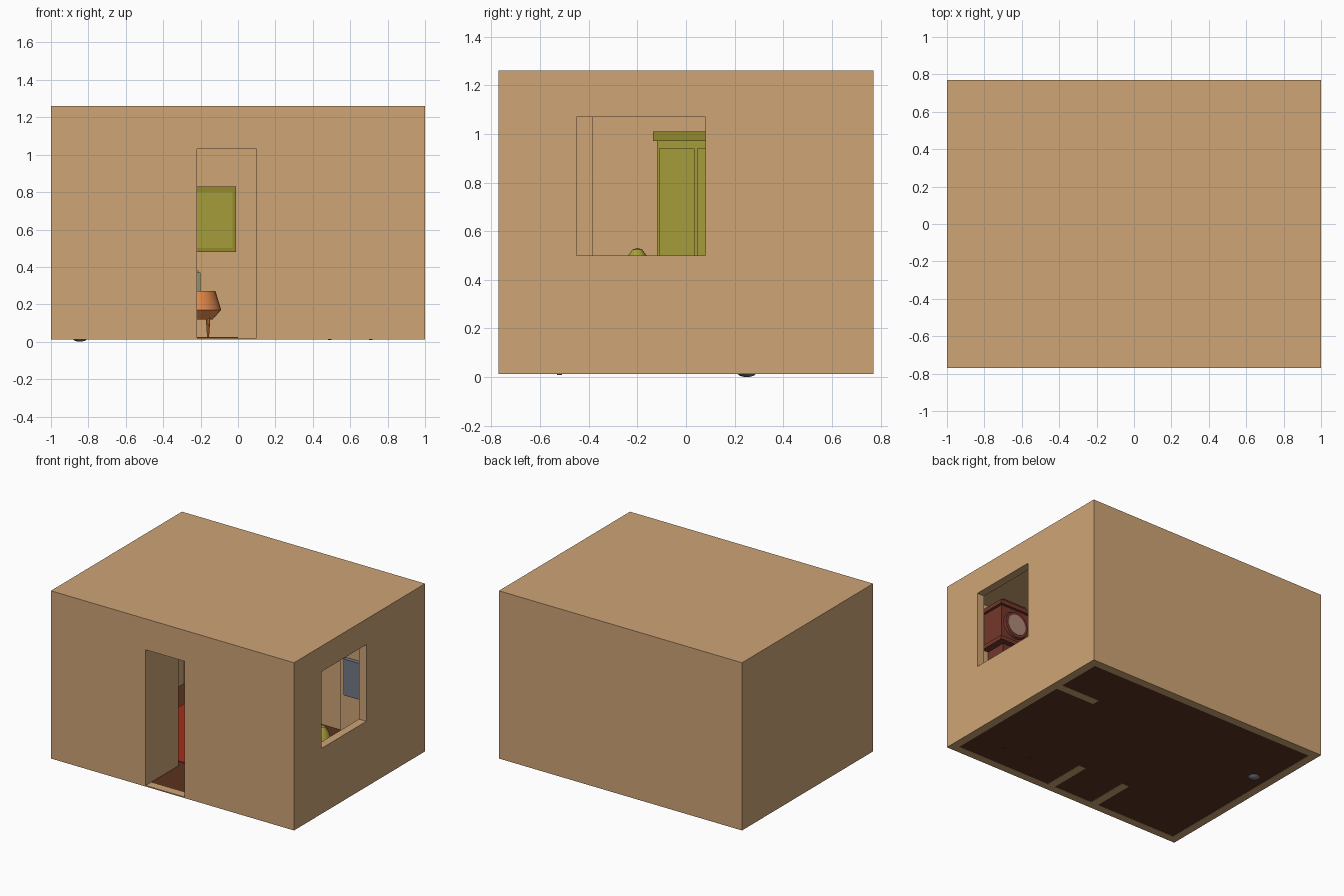
import bpy, math
from mathutils import Vector

if "Cube" in bpy.data.objects:
    bpy.data.objects.remove(bpy.data.objects["Cube"])


def mat(name, r, g, b):
    m = bpy.data.materials.new(name)
    lin = [(c / 255) ** 2.2 for c in (r, g, b)]
    m.diffuse_color = (*lin, 1)
    m.use_nodes = True
    m.node_tree.nodes["Principled BSDF"].inputs["Base Color"].default_value = m.diffuse_color
    return m


TAN = mat("tan_wall", 205, 163, 117)
FLOOR = mat("floor_brown", 92, 54, 36)
OLIVE = mat("olive", 163, 155, 60)
OLIVE_D = mat("olive_frame", 145, 137, 48)
ORANGE = mat("orange", 228, 135, 75)
GREEN = mat("grey_green", 130, 150, 115)
RED = mat("rug_red", 165, 50, 30)
WOOD = mat("clock_wood", 115, 58, 48)
DIAL = mat("dial", 175, 135, 120)
BLUE = mat("blue_grey", 115, 120, 132)


def finish(o, name, m):
    o.name = name
    if m:
        o.data.materials.append(m)
    return o


def box(name, x0, x1, y0, y1, z0, z1, m=None):
    bpy.ops.mesh.primitive_cube_add(size=1, location=((x0 + x1) / 2, (y0 + y1) / 2, (z0 + z1) / 2))
    o = bpy.context.object
    o.scale = (x1 - x0, y1 - y0, z1 - z0)
    bpy.ops.object.transform_apply(location=False, rotation=False, scale=True)
    return finish(o, name, m)


def rod(name, a, b, r1, r2, m, n=16):
    a, b = Vector(a), Vector(b)
    bpy.ops.mesh.primitive_cone_add(vertices=n, radius1=r1, radius2=r2, depth=(b - a).length, location=(a + b) / 2)
    o = bpy.context.object
    o.rotation_euler = (b - a).to_track_quat('Z', 'Y').to_euler()
    bpy.ops.object.shade_smooth_by_angle()
    return finish(o, name, m)


def lathe(name, prof, loc, m, n=24):
    verts, faces = [], []
    for r, z in prof:
        for i in range(n):
            t = 2 * math.pi * i / n
            verts.append((r * math.cos(t), r * math.sin(t), z))
    for k in range(len(prof) - 1):
        for i in range(n):
            j = (i + 1) % n
            faces.append((k * n + i, k * n + j, k * n + n + j, k * n + n + i))
    faces.append(tuple(range(n))[::-1])
    faces.append(tuple(range((len(prof) - 1) * n, len(prof) * n)))
    me = bpy.data.meshes.new(name)
    me.from_pydata(verts, [], faces)
    o = bpy.data.objects.new(name, me)
    bpy.context.collection.objects.link(o)
    o.location = loc
    bpy.context.view_layer.objects.active = o
    bpy.ops.object.select_all(action='DESELECT')
    o.select_set(True)
    bpy.ops.object.shade_smooth_by_angle()
    return finish(o, name, m)


def cut(o, *dims):
    c = box("cutter", *dims)
    c.hide_render = True
    mod = o.modifiers.new("cut", 'BOOLEAN')
    mod.object, mod.operation, mod.solver = c, 'DIFFERENCE', 'EXACT'
    bpy.context.view_layer.objects.active = o
    bpy.ops.object.modifier_apply(modifier=mod.name)
    bpy.data.objects.remove(c)


# Shell: walls and roof, hollow, with doorway and window
B, T, W = 0.013, 1.26, 0.06
shell = box("room_shell", -1, 1, -0.77, 0.77, B, T, TAN)
cut(shell, -1 + W, 1 - W, -0.77 + W, 0.77 - W, -0.2, T - W)
cut(shell, -0.22, 0.10, -0.9, -0.6, 0.021, 1.03)
cut(shell, 0.85, 1.2, -0.45, 0.08, 0.50, 1.07)

# Floor and inner partitions
box("floor", -0.94, 0.94, -0.71, 0.71, 0.015, 0.021, FLOOR)
for n, x in (("left", -0.28), ("right", 0.10)):
    box(f"entry_partition_{n}", x, x + 0.06, -0.715, -0.385, B, 1.205, TAN)
box("side_partition", 0.62, 0.945, 0.31, 0.37, B, 1.205, TAN)

# Rug
box("rug", -0.75, 0.0, -0.33, 0.55, 0.021, 0.026, RED)

# Picture on the back wall
box("picture_frame", -0.50, -0.01, 0.68, 0.712, 0.48, 0.83, OLIVE_D)
box("picture_panel", -0.48, -0.03, 0.675, 0.69, 0.50, 0.80, OLIVE)

# Tall cabinet against the left wall
box("cabinet_body", -0.941, -0.74, -0.12, 0.20, 0.021, 0.97, OLIVE)
box("cabinet_top", -0.941, -0.72, -0.135, 0.215, 0.97, 1.01, OLIVE_D)
for s in (0, 1):
    box(f"cabinet_door_{s}", -0.745, -0.73, -0.11 + s * 0.155, 0.035 + s * 0.155, 0.06, 0.94, OLIVE)

# Round armchair with splayed legs
lathe("chair_seat", [(0.085, 0.12), (0.13, 0.17), (0.10, 0.27), (0.085, 0.27), (0.07, 0.19)],
      (-0.22, 0.40, 0), ORANGE)
box("chair_back", -0.31, -0.21, 0.46, 0.49, 0.18, 0.38, ORANGE)
box("chair_cushion", -0.30, -0.20, 0.44, 0.46, 0.21, 0.37, GREEN)
for sx in (-1, 1):
    for sy in (-1, 1):
        rod("chair_leg", (-0.22 + sx * 0.06, 0.40 + sy * 0.06, 0.016),
            (-0.22 + sx * 0.06, 0.40 + sy * 0.05, 0.13), 0.005, 0.013, ORANGE, 10)

# Long case clock on the front wall, facing the room
box("clock_base", 0.47, 0.73, -0.708, -0.52, 0.021, 0.30, WOOD)
box("clock_base_moulding", 0.46, 0.74, -0.708, -0.51, 0.30, 0.33, WOOD)
box("clock_trunk", 0.51, 0.69, -0.708, -0.55, 0.33, 0.84, WOOD)
box("clock_hood_moulding", 0.46, 0.74, -0.708, -0.51, 0.84, 0.87, WOOD)
box("clock_hood", 0.48, 0.72, -0.708, -0.53, 0.87, 1.12, WOOD)
box("clock_cornice", 0.46, 0.74, -0.708, -0.51, 1.12, 1.15, WOOD)
box("clock_crown", 0.50, 0.70, -0.708, -0.54, 1.15, 1.18, WOOD)
rod("clock_ring", (0.60, -0.54, 1.0), (0.60, -0.515, 1.0), 0.105, 0.095, WOOD, 32)
rod("clock_dial", (0.60, -0.52, 1.0), (0.60, -0.512, 1.0), 0.075, 0.075, DIAL, 32)
for x in (0.49, 0.71):
    box("clock_foot", x - 0.01, x + 0.01, -0.53, -0.51, 0.008, 0.04, WOOD)

# Flat wall panel on the side partition
box("wall_panel", 0.67, 0.93, 0.28, 0.312, 0.53, 0.80, BLUE)

# Pointed plant in a pot below the window
lathe("plant_pot", [(0.05, 0.021), (0.07, 0.14), (0.055, 0.14), (0.05, 0.12)], (0.83, -0.20, 0), ORANGE)
lathe("plant_foliage", [(0.02, 0.11), (0.10, 0.20), (0.09, 0.36), (0.045, 0.49), (0.02, 0.525), (0.002, 0.53)],
      (0.83, -0.20, 0), OLIVE, 12)

# Corner floor lamp whose foot pokes just under the floor
lathe("lamp_foot", [(0.008, 0.0), (0.03, 0.006), (0.05, 0.024), (0.015, 0.04)], (-0.845, 0.25, 0), BLUE, 12)
rod("lamp_pole", (-0.845, 0.25, 0.03), (-0.845, 0.25, 0.70), 0.01, 0.01, BLUE, 10)
lathe("lamp_shade", [(0.08, 0.66), (0.045, 0.80), (0.04, 0.80), (0.07, 0.665)], (-0.845, 0.30, 0), ORANGE)
